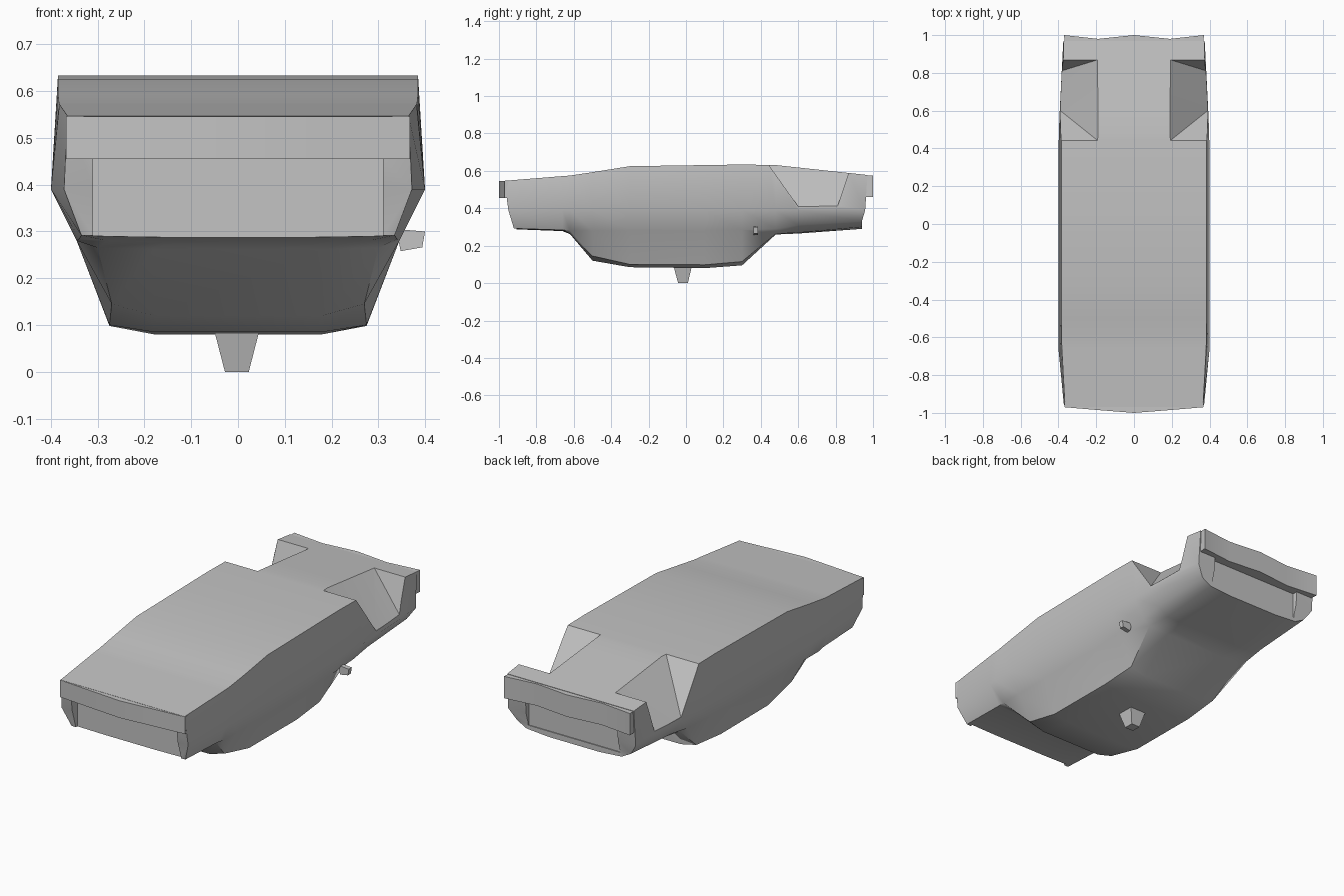
import bpy
import bmesh

cube = bpy.data.objects.get("Cube")
if cube:
    bpy.data.objects.remove(cube, do_unlink=True)

# One plain grey for everything
grey = bpy.data.materials.new("plain_grey")
grey.use_nodes = True
colour = (0.55, 0.55, 0.55, 1.0)
grey.diffuse_color = colour
grey.node_tree.nodes["Principled BSDF"].inputs["Base Color"].default_value = colour


def finish(bm, name):
    """Turn a bmesh into a named, coloured object."""
    bmesh.ops.recalc_face_normals(bm, faces=bm.faces[:])
    mesh = bpy.data.meshes.new(name)
    bm.to_mesh(mesh)
    bm.free()
    mesh.materials.append(grey)
    obj = bpy.data.objects.new(name, mesh)
    bpy.context.collection.objects.link(obj)
    return obj


def hull(points, name):
    """Convex solid around a few corner points."""
    bm = bmesh.new()
    for p in points:
        bm.verts.new(p)
    result = bmesh.ops.convex_hull(bm, input=bm.verts[:])
    loose = [v for v in bm.verts if not v.link_faces]
    bmesh.ops.delete(bm, geom=loose, context="VERTS")
    return finish(bm, name)


def box(x, y, z, name):
    return hull([(a, b, c) for a in x for b in y for c in z], name)


def prism(outline, low, high, name):
    """Extrude a plan outline between two heights."""
    bm = bmesh.new()
    face = bm.faces.new([bm.verts.new((x, y, low)) for x, y in outline])
    new = bmesh.ops.extrude_face_region(bm, geom=[face])["geom"]
    tops = [g for g in new if isinstance(g, bmesh.types.BMVert)]
    bmesh.ops.translate(bm, verts=tops, vec=(0, 0, high - low))
    return finish(bm, name)


def select_only(obj):
    bpy.ops.object.select_all(action="DESELECT")
    obj.select_set(True)
    bpy.context.view_layer.objects.active = obj


def smooth(obj, angle):
    select_only(obj)
    bpy.ops.object.shade_smooth_by_angle(angle=angle)


def cut(obj, cutter):
    """Subtract a cutter and throw it away."""
    cutter.hide_render = True
    mod = obj.modifiers.new("cut", "BOOLEAN")
    mod.operation = "DIFFERENCE"
    mod.solver = "EXACT"
    mod.object = cutter
    select_only(obj)
    bpy.ops.object.modifier_apply(modifier=mod.name)
    bpy.data.objects.remove(cutter, do_unlink=True)


# Body shell: y, top z, top half width, widest half width,
# then half width and z of the sill, the cabin edge and the cabin centre
MID_Z = 0.39
stations = [
    (-.97, .547, .365, .372, .335, .292, .28, .29, .15, .288),
    (-.66, .572, .382, .4, .34, .284, .28, .28, .15, .278),
    (-.62, .575, .383, .4, .345, .28, .3, .265, .18, .262),
    (-.5, .593, .385, .4, .345, .28, .27, .145, .18, .12),
    (-.3, .625, .385, .4, .345, .28, .275, .1, .18, .085),
    (.1, .631, .385, .4, .345, .28, .275, .098, .18, .08),
    (.3, .634, .385, .4, .345, .285, .27, .115, .18, .095),
    (.48, .631, .385, .398, .34, .29, .3, .264, .18, .26),
    (.6, .618, .382, .393, .34, .31, .28, .27, .17, .265),
    (.97, .578, .372, .375, .335, .33, .28, .3, .15, .29),
]

bm = bmesh.new()
rings = []
for n, (y, top, wt, wm, ws, zs, wr, zr, wi, zi) in enumerate(stations):
    # The two ends lean in towards the cabin side
    lean = .05 if n == 0 else -.03 if n == len(stations) - 1 else 0
    half = [(wt, y, top), (wm, y + lean * .4, MID_Z), (ws, y + lean, zs),
            (wr, y + lean, zr), (wi, y + lean, zi)]
    ring = half + [(-a, b, c) for a, b, c in reversed(half)]
    rings.append([bm.verts.new(p) for p in ring])
count = len(rings[0])
for a, b in zip(rings, rings[1:]):
    for i in range(count):
        j = (i + 1) % count
        bm.faces.new((a[i], a[j], b[j], b[i]))
for ring in (rings[0], rings[-1]):
    for i in range(count // 2 - 1):
        bm.faces.new((ring[i], ring[i + 1], ring[-2 - i], ring[-1 - i]))
body = finish(bm, "body_shell")

# Slanted wheel notches at the back
for s in (1, -1):
    corners = [(.19, .44, .635), (.19, .87, .592), (.39, .6, .41), (.385, .81, .41),
               (.5, .6, .41), (.5, .81, .41)]
    corners += [(x, y, .75) for x in (.19, .5) for y in (.44, .87)]
    corners += [(.5, .44, .635), (.5, .87, .592)]
    cut(body, hull([(s * x, y, z) for x, y, z in corners], "notch_cutter"))

# Recessed panels below the two bumpers
cut(body, box((-.31, .31), (-1.2, -.905), (.2, .456), "front_cutter"))
cut(body, box((-.27, .27), (.935, 1.2), (.32, .461), "back_cutter"))
smooth(body, .75)

# Bumpers with bowed and wavy outlines
front_bumper = prism([(-.365, -.9), (-.368, -.97), (-.19, -.985), (0, -1),
                      (.19, -.985), (.368, -.97), (.365, -.9)],
                     .455, .546, "front_bumper")
back_bumper = prism([(.365, .92), (.37, 1), (.19, .98), (0, 1),
                     (-.19, .98), (-.37, 1), (-.365, .92)],
                    .46, .576, "back_bumper")
for bumper in (front_bumper, back_bumper):
    smooth(bumper, .5)

# Tapered lamp on the cabin
lamp = [(x, y, .085) for x in (-.05, .045) for y in (-.065, .03)]
lamp += [(x, y, 0) for x in (-.028, .023) for y in (-.042, .01)]
hull(lamp, "roof_lamp")

# Single side mirror
profile = [(.338, .305), (.4, .3), (.394, .266), (.348, .258)]
hull([(x, y, z) for x, z in profile for y in (.36, .385)], "side_mirror")
